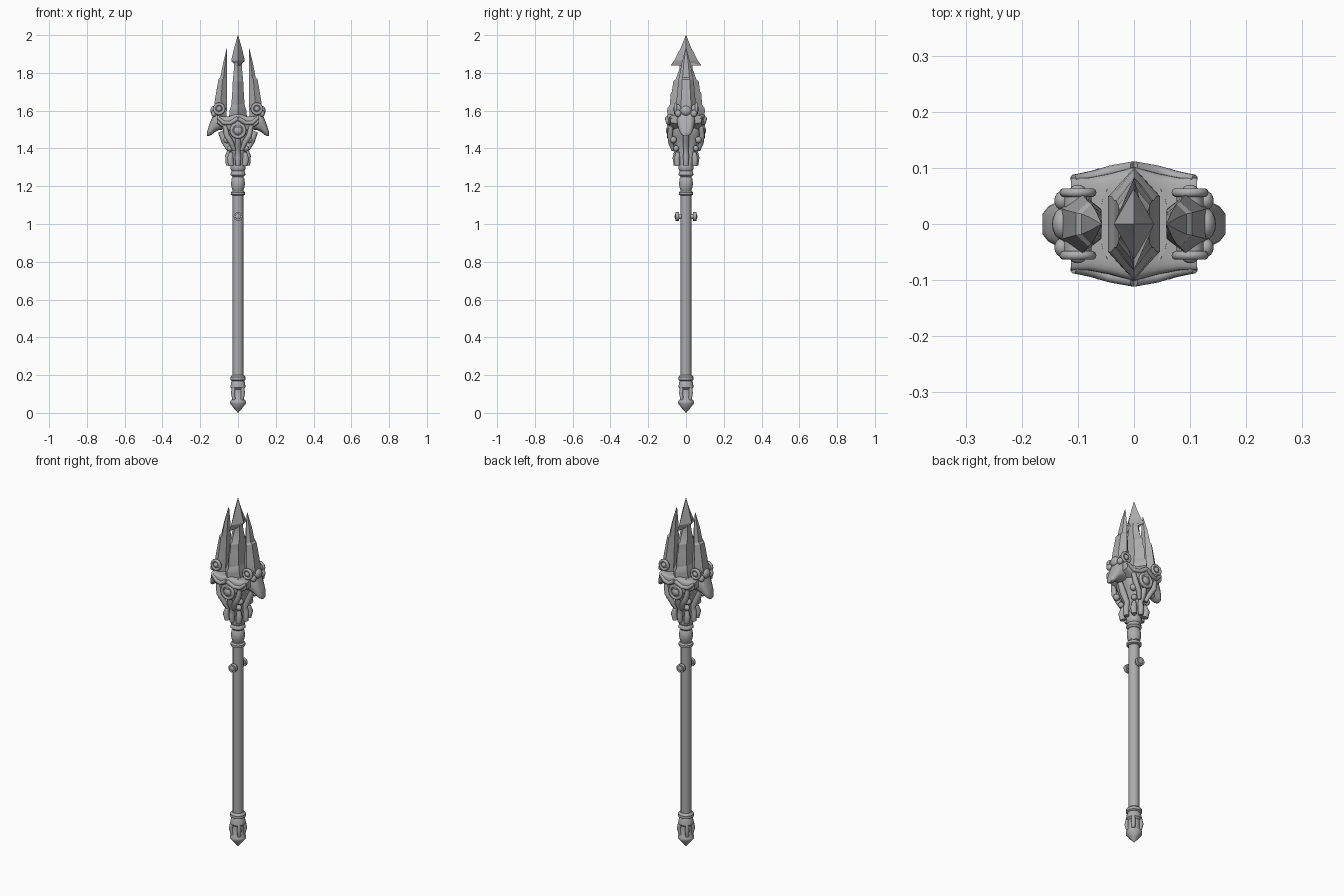
import bpy
import bmesh
import math
from mathutils import Vector, Matrix

default = bpy.data.objects.get("Cube")
if default:
    bpy.data.objects.remove(default, do_unlink=True)

# One plain grey metal for the whole weapon
grey = bpy.data.materials.new("grey metal")
grey.use_nodes = True
grey.diffuse_color = (0.42, 0.42, 0.42, 1)
grey.node_tree.nodes["Principled BSDF"].inputs["Base Color"].default_value = (0.42, 0.42, 0.42, 1)
grey.node_tree.nodes["Principled BSDF"].inputs["Roughness"].default_value = 0.6
parts = []


def finish(name, bm, angle=40):
    """Turn a bmesh into a named object with the grey material."""
    bmesh.ops.remove_doubles(bm, verts=bm.verts, dist=0.00005)
    bmesh.ops.recalc_face_normals(bm, faces=bm.faces)
    mesh = bpy.data.meshes.new(name)
    bm.to_mesh(mesh)
    bm.free()
    mesh.materials.append(grey)
    obj = bpy.data.objects.new(name, mesh)
    bpy.context.collection.objects.link(obj)
    parts.append((obj, angle))
    return obj


def loft(name, sections, sides=24, power=1.0, along="z", flip=1, angle=40):
    """Skin rings (t, centre, half_a, half_y); 'a' is x when along z, z when along x."""
    bm = bmesh.new()
    rings = []
    for t, centre, half_a, half_y in sections:
        ring = []
        for i in range(sides):
            turn = math.tau * i / sides + math.pi / 2
            c, s = math.cos(turn), math.sin(turn)
            a = centre + half_a * math.copysign(abs(c) ** power, c)
            y = half_y * math.copysign(abs(s) ** power, s)
            co = (a * flip, y, t) if along == "z" else (t * flip, y, a)
            ring.append(bm.verts.new(co))
        rings.append(ring)
    for low, high in zip(rings, rings[1:]):
        for i in range(sides):
            j = (i + 1) % sides
            bm.faces.new((low[i], low[j], high[j], high[i]))
    bm.faces.new(rings[0])
    bm.faces.new(rings[-1])
    return finish(name, bm, angle)


def lathe(name, profile, sides=20):
    return loft(name, [(z, 0, r, r) for r, z in profile], sides)


def ball(name, place, size):
    bm = bmesh.new()
    bmesh.ops.create_uvsphere(bm, u_segments=16, v_segments=10, radius=1)
    bmesh.ops.scale(bm, vec=size, verts=bm.verts)
    bmesh.ops.translate(bm, vec=place, verts=bm.verts)
    return finish(name, bm)


def disc(name, place, radius, depth):
    """Cylinder whose axis runs along y."""
    bm = bmesh.new()
    turn = Matrix.Translation(place) @ Matrix.Rotation(math.pi / 2, 4, "X")
    bmesh.ops.create_cone(bm, cap_ends=True, segments=20, radius1=radius,
                          radius2=radius, depth=depth, matrix=turn)
    return finish(name, bm)


def tube(name, points, radii, closed=False):
    """Round tapering rod through a few points."""
    bm = bmesh.new()
    points = [Vector(p) for p in points]
    rings = []
    for k, p in enumerate(points):
        before = points[k - 1] if k or closed else p
        after = points[(k + 1) % len(points)] if k + 1 < len(points) or closed else p
        d = (after - before).normalized()
        side = d.cross(Vector((0, 1, 0))).normalized()
        up = side.cross(d)
        r = radii[k % len(radii)]
        rings.append([bm.verts.new(p + r * (side * math.cos(q) + up * math.sin(q)))
                      for q in [math.tau * i / 10 for i in range(10)]])
    pairs = list(zip(rings, rings[1:])) + ([(rings[-1], rings[0])] if closed else [])
    for a, b in pairs:
        for i in range(10):
            j = (i + 1) % 10
            bm.faces.new((a[i], a[j], b[j], b[i]))
    if not closed:
        bm.faces.new(rings[0])
        bm.faces.new(rings[-1])
    return finish(name, bm, 60)


def hoop(name, place, radius, thick):
    """Ring lying in the xz plane."""
    x, y, z = place
    steps = [math.tau * i / 18 for i in range(18)]
    tube(name, [(x + radius * math.cos(q), y, z + radius * math.sin(q)) for q in steps],
         [thick], closed=True)


# Shaft and pommel
lathe("shaft", [(0.028, 0.15), (0.028, 1.32)], 12)
lathe("pommel_spike", [(0.001, 0), (0.02, 0.022), (0.042, 0.05), (0.042, 0.06),
                       (0.031, 0.075), (0.03, 0.13)])
lathe("pommel_collar", [(0.03, 0.125), (0.04, 0.135), (0.037, 0.16), (0.033, 0.17),
                        (0.041, 0.175), (0.041, 0.19), (0.03, 0.2)])
for i in range(4):
    q = math.tau * i / 4 + math.pi / 4
    x, y = 0.03 * math.cos(q), 0.03 * math.sin(q)
    tube("pommel_rib", [(x, y, 0.07), (x * 1.25, y * 1.25, 0.105), (x, y, 0.15)],
         [0.009, 0.011, 0.009])

# Grip peg through the shaft
disc("peg", (0, 0, 1.04), 0.014, 0.1)
for s in (-1, 1):
    disc("peg_head", (0, s * 0.046, 1.04), 0.023, 0.018)
    ball("peg_cap", (0, s * 0.054, 1.04), (0.015, 0.006, 0.015))

# Neck rings under the head
lathe("neck_ring", [(0.028, 1.15), (0.038, 1.155), (0.038, 1.168), (0.03, 1.175)])
lathe("neck_bulge", [(0.029, 1.18), (0.033, 1.19), (0.037, 1.21), (0.034, 1.24),
                     (0.028, 1.25)])
lathe("neck_collar", [(0.03, 1.25), (0.04, 1.26), (0.037, 1.275), (0.033, 1.28),
                      (0.04, 1.29), (0.04, 1.305), (0.034, 1.33)])

# Core of the head
loft("head_core", [(1.31, 0, 0.035, 0.038), (1.36, 0, 0.042, 0.048), (1.41, 0, 0.04, 0.055),
                   (1.46, 0, 0.065, 0.078), (1.52, 0, 0.085, 0.086), (1.57, 0, 0.06, 0.08)],
     24, 0.7)

# Wide collar holding the prongs, ridged front and back
half = [(0.112, 1.555, 0.022, 0.083), (0.08, 1.54, 0.03, 0.083), (0.045, 1.53, 0.04, 0.09)]
loft("prong_collar", [(-x, z, h, d) for x, z, h, d in half] + [(0, 1.535, 0.055, 0.102)]
     + half[::-1], 24, 0.3, "x")

# Central blade with barbed point
loft("blade_socket", [(1.54, 0, 0.056, 0.096), (1.6, 0, 0.052, 0.1), (1.615, 0, 0.046, 0.098),
                      (1.64, 0, 0.038, 0.078)], 6, angle=25)
loft("centre_blade", [(1.56, 0, 0.045, 0.088), (1.69, 0, 0.036, 0.082),
                      (1.7, 0, 0.035, 0.075), (1.755, 0, 0.032, 0.067),
                      (1.765, 0, 0.031, 0.055), (1.82, 0, 0.025, 0.035),
                      (1.87, 0, 0.022, 0.03)], 6, angle=25)
loft("spear_point", [(1.858, 0, 0.022, 0.028), (1.838, 0, 0.014, 0.082),
                     (1.865, 0, 0.036, 0.063), (1.93, 0, 0.021, 0.029),
                     (2.0, 0, 0.001, 0.001)], 4, angle=25)

for s in (-1, 1):
    # Side prong: diamond blade with a stepped outer edge
    prong = [(1.52, 0.06, 0.13, 0.045), (1.6, 0.054, 0.135, 0.055), (1.66, 0.053, 0.127, 0.05),
             (1.765, 0.056, 0.107, 0.04), (1.775, 0.056, 0.096, 0.036),
             (1.85, 0.056, 0.081, 0.024), (1.93, 0.057, 0.06, 0.002)]
    loft("side_prong", [(z, (a + b) / 2, (b - a) / 2, d) for z, a, b, d in prong],
         6, flip=s, angle=25)
    # Hooked horn sweeping out and down
    loft("side_horn", [(0.07, 1.53, 0.03, 0.04), (0.1, 1.548, 0.05, 0.05),
                       (0.125, 1.54, 0.055, 0.045), (0.14, 1.515, 0.042, 0.038),
                       (0.153, 1.495, 0.029, 0.031), (0.163, 1.478, 0.013, 0.018)],
         16, 0.8, "x", s, 50)
    ball("horn_boss", (s * 0.128, 0, 1.6), (0.018, 0.028, 0.026))
    # Claw on each flank of the lower head
    tube("flank_claw", [(s * 0.05, 0, 1.31), (s * 0.052, 0, 1.36), (s * 0.045, 0, 1.39),
                        (s * 0.072, 0, 1.44), (s * 0.092, 0, 1.49)],
         [0.014, 0.016, 0.014, 0.018, 0.014])

    for f in (-1, 1):
        # Round rosette at the root of the prong
        disc("rosette", (s * 0.1, f * 0.043, 1.61), 0.024, 0.03)
        hoop("rosette_rim", (s * 0.1, f * 0.056, 1.61), 0.025, 0.008)
        ball("rosette_stud", (s * 0.1, f * 0.06, 1.61), (0.014, 0.01, 0.014))
        ball("rosette_petal", (s * 0.128, f * 0.042, 1.585), (0.014, 0.017, 0.018))
        # Scrollwork below the collar
        tube("brow_scroll", [(0, f * 0.1, 1.56), (s * 0.04, f * 0.094, 1.535),
                             (s * 0.075, f * 0.084, 1.535), (s * 0.108, f * 0.08, 1.565)],
             [0.012, 0.011, 0.011, 0.008])
        tube("cheek_scroll", [(s * 0.07, f * 0.08, 1.52), (s * 0.06, f * 0.085, 1.47),
                              (s * 0.035, f * 0.08, 1.43), (s * 0.02, f * 0.066, 1.39)],
             [0.012, 0.015, 0.014, 0.01])
        ball("scroll_curl", (s * 0.06, f * 0.066, 1.445), (0.018, 0.017, 0.018))
        ball("lower_curl", (s * 0.042, f * 0.052, 1.4), (0.016, 0.015, 0.016))
        tube("corner_claw", [(s * 0.036, f * 0.045, 1.31), (s * 0.042, f * 0.048, 1.345),
                             (s * 0.036, f * 0.044, 1.38)], [0.015, 0.017, 0.01])

for f in (-1, 1):
    # Medallion and centre claw, front and back
    disc("medallion", (0, f * 0.085, 1.495), 0.036, 0.022)
    hoop("medallion_rim", (0, f * 0.093, 1.495), 0.035, 0.009)
    ball("medallion_gem", (0, f * 0.092, 1.495), (0.023, 0.014, 0.023))
    tube("centre_claw", [(0, f * 0.054, 1.31), (0, f * 0.056, 1.35), (0, f * 0.05, 1.385),
                         (0, f * 0.07, 1.42), (0, f * 0.082, 1.455)],
         [0.012, 0.016, 0.014, 0.017, 0.012])

# Smooth shading with crisp edges
for obj, angle in parts:
    bpy.ops.object.select_all(action="DESELECT")
    obj.select_set(True)
    bpy.context.view_layer.objects.active = obj
    bpy.ops.object.shade_smooth_by_angle(angle=math.radians(angle))
